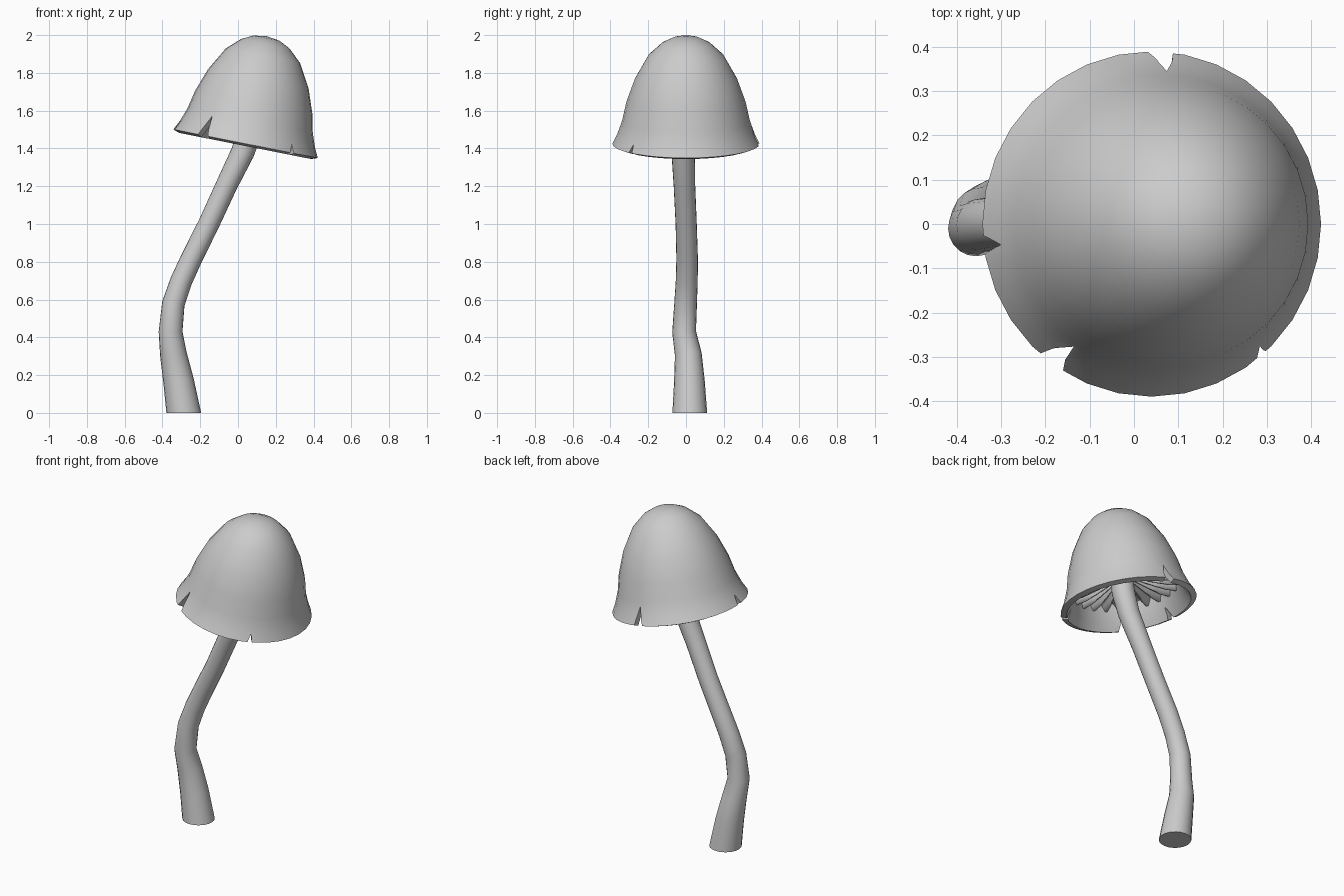
import bpy, bmesh, math
from mathutils import Matrix, Vector

if "Cube" in bpy.data.objects:
    bpy.data.objects.remove(bpy.data.objects["Cube"])

# Leaning frame of the cap: origin at the rim centre
TILT = Matrix.Translation((0.04, 0, 1.425)) @ Matrix.Rotation(math.radians(11.2), 4, 'Y')


def polar(r, angle, h):
    return Vector((r * math.cos(angle), r * math.sin(angle), h))


def circle(r, h, sides):
    return [polar(r, math.tau * i / sides, h) for i in range(sides)]


def loft(name, rings, matrix=None, ends=False):
    """Skin a list of equal-sized vertex rings."""
    bm = bmesh.new()
    loops = [[bm.verts.new(p) for p in ring] for ring in rings]
    n = len(loops[0])
    for a, b in zip(loops, loops[1:]):
        for i in range(n):
            j = (i + 1) % n
            bm.faces.new((a[i], a[j], b[j], b[i]))
    if ends:
        bm.faces.new(loops[0][::-1])
        bm.faces.new(loops[-1])
    bmesh.ops.remove_doubles(bm, verts=bm.verts, dist=1e-5)
    if matrix:
        bm.transform(matrix)
    mesh = bpy.data.meshes.new(name)
    bm.to_mesh(mesh)
    bm.free()
    obj = bpy.data.objects.new(name, mesh)
    bpy.context.collection.objects.link(obj)
    return obj


def activate(obj):
    bpy.ops.object.select_all(action='DESELECT')
    obj.select_set(True)
    bpy.context.view_layer.objects.active = obj


def smooth(obj, degrees):
    activate(obj)
    bpy.ops.object.shade_smooth_by_angle(angle=math.radians(degrees))


# Cap: thick bell shell, inner dome out to the rim and back up the outside
inner = [(0, .54), (.12, .50), (.18, .44), (.24, .33), (.28, .21), (.305, .11), (.33, .04), (.357, -.012)]
outer = [(.39, 0), (.365, .05), (.338, .125), (.316, .225), (.271, .35), (.2, .475),
         (.13, .54), (.07, .57), (0, .58)]
cap = loft("cap", [circle(r, h, 32) for r, h in inner + outer], TILT)

# Splits in the rim: start angle, end angle, height
for start, end, height in [(82, 93, .1), (183, 192, .055), (228, 240, .11), (308, 314, .045)]:
    a, b = math.radians(start), math.radians(end)
    wedge = [[polar(r, a, -.03), polar(r, b, -.03), polar(r, (a + b) / 2, height)] for r in (.24, .5)]
    cutter = loft("rim_split_cutter", wedge, TILT, ends=True)
    cutter.hide_render = True
    activate(cap)
    cut = cap.modifiers.new("rim_split", 'BOOLEAN')
    cut.operation = 'DIFFERENCE'
    cut.solver = 'EXACT'
    cut.object = cutter
    bpy.ops.object.modifier_apply(modifier=cut.name)
    bpy.data.objects.remove(cutter)
smooth(cap, 40)

# Gills: corrugated disc, waves fading towards the stem
WAVES, STEPS = 24, 144
gill_rings = []
for r, h, depth in [(.04, .17, .006), (.1, .155, .012), (.18, .135, .02), (.25, .12, .024), (.312, .115, .024)]:
    gill_rings.append([polar(r, math.tau * i / STEPS, h + depth * math.sin(math.tau * i * WAVES / STEPS))
                       for i in range(STEPS)])
smooth(loft("gills", gill_rings, TILT), 60)

# Stem: bent tapering tube given as x, y, z, radius
path = [(-.287, .02, 0, .092), (-.315, .018, .17, .081), (-.342, .012, .31, .071), (-.357, -.01, .43, .063),
        (-.342, -.002, .58, .06), (-.3, .004, .7, .058), (-.245, .006, .82, .057), (-.155, .001, 1.0, .056),
        (-.063, -.008, 1.2, .057), (.025, -.015, 1.38, .062), (.065, -.015, 1.5, .066), (.085, -.015, 1.62, .066)]
points = [Vector(p[:3]) for p in path]
stem_rings = []
for k, p in enumerate(points):
    along = points[min(k + 1, len(points) - 1)] - points[max(k - 1, 0)]
    if k == 0:
        along = Vector((0, 0, 1))
    turn = Vector((0, 0, 1)).rotation_difference(along)
    stem_rings.append([p + turn @ v for v in circle(path[k][3], 0, 20)])
smooth(loft("stem", stem_rings, ends=True), 45)
